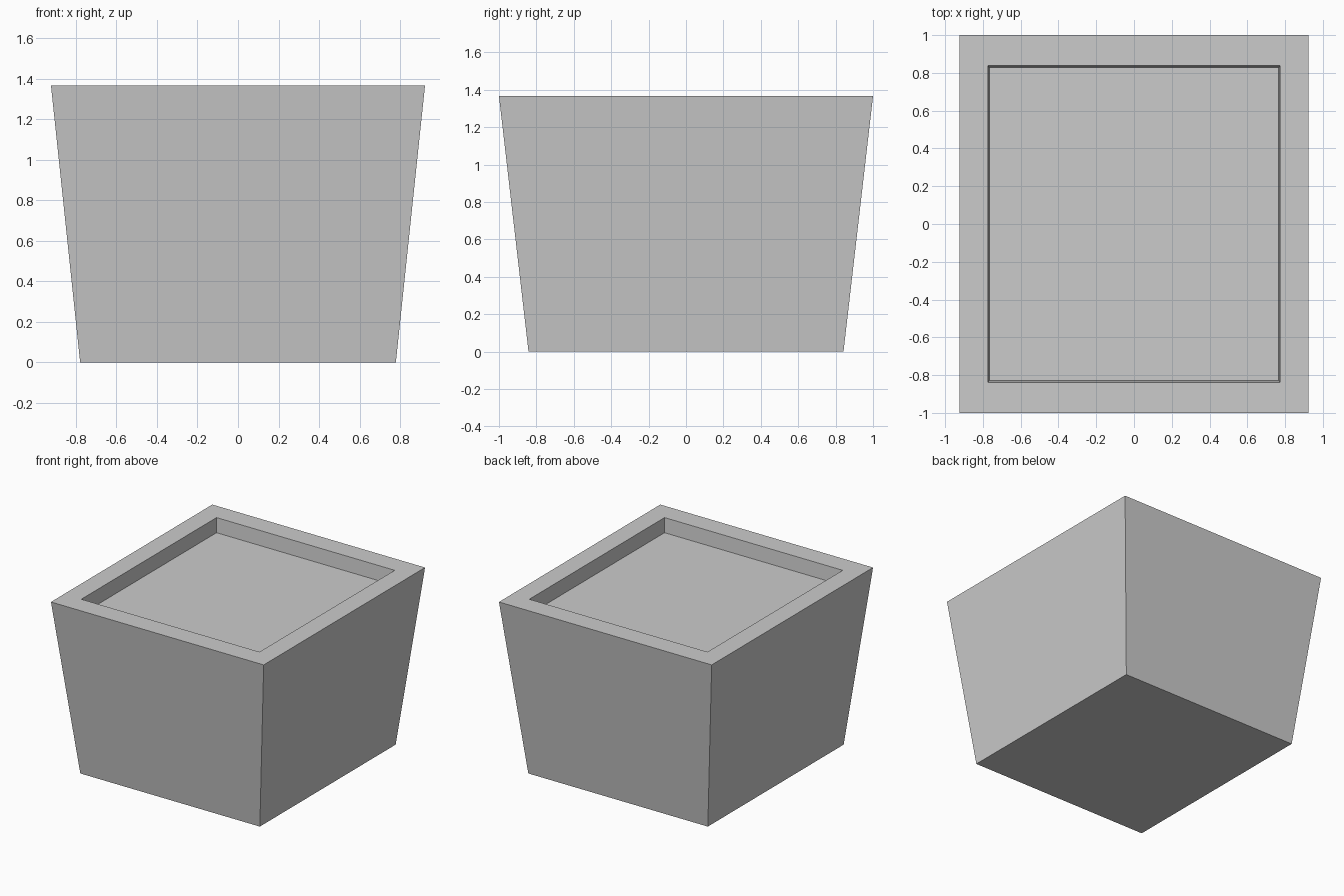
import bpy, bmesh

if "Cube" in bpy.data.objects:
    bpy.data.objects.remove(bpy.data.objects["Cube"])

HEIGHT, RECESS = 1.367, 0.113

bm = bmesh.new()

def ring(hx, hy, z):
    return [bm.verts.new((sx * hx, sy * hy, z))
            for sx, sy in ((-1, -1), (1, -1), (1, 1), (-1, 1))]

# Rings from the base, up the tapered wall, over the rim and down to the inner floor
rings = [ring(0.779, 0.842, 0),
         ring(0.923, 1.0, HEIGHT),
         ring(0.773, 0.838, HEIGHT),
         ring(0.766, 0.828, HEIGHT - RECESS)]
for a, b in zip(rings, rings[1:]):
    for i in range(4):
        j = (i + 1) % 4
        bm.faces.new((a[i], a[j], b[j], b[i]))

# Closed base and recessed floor
bm.faces.new(rings[0][::-1])
bm.faces.new(rings[-1])
bmesh.ops.recalc_face_normals(bm, faces=bm.faces)

mesh = bpy.data.meshes.new("planter_box")
bm.to_mesh(mesh)
bm.free()
bpy.context.collection.objects.link(bpy.data.objects.new("planter_box", mesh))
